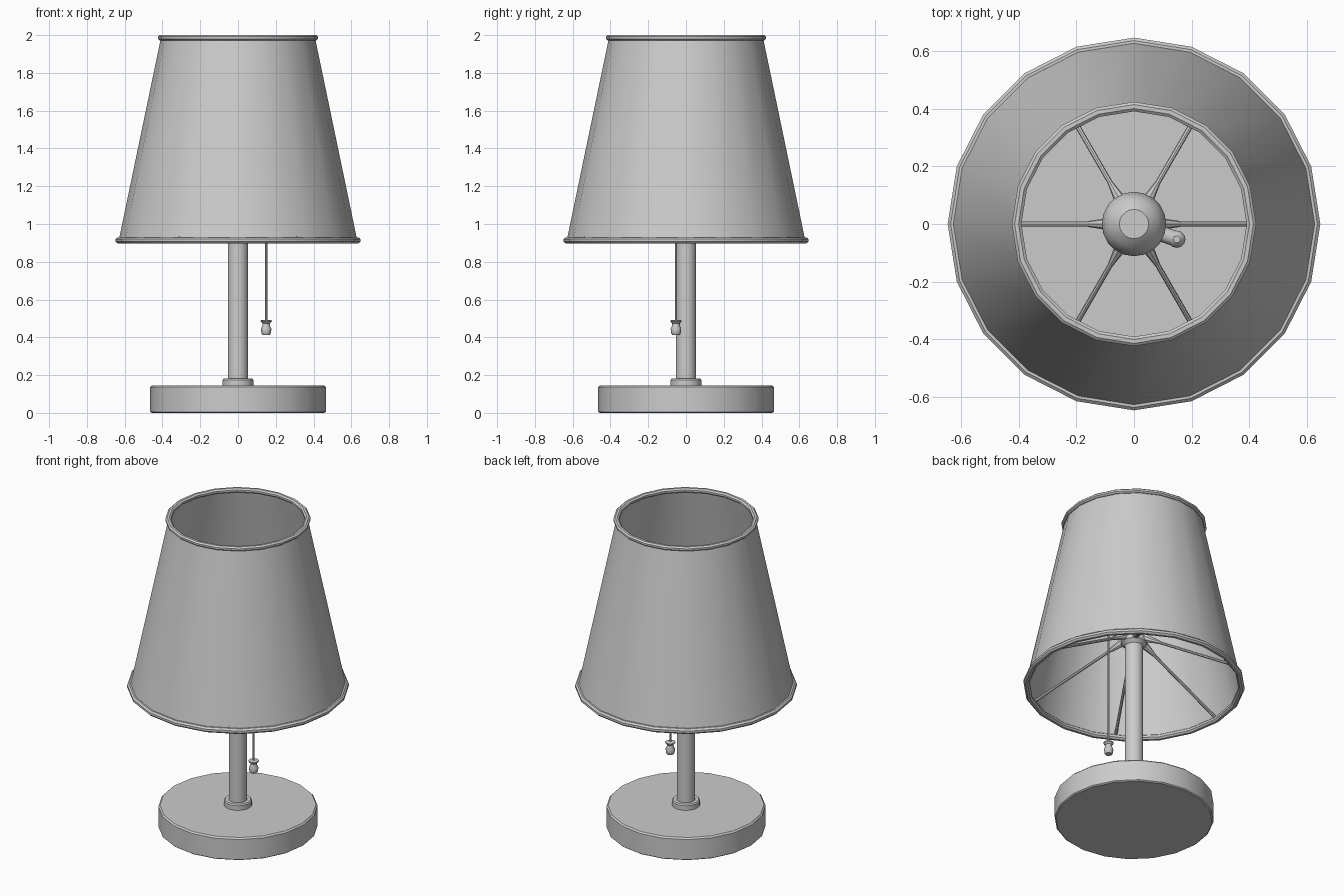
import bpy, bmesh, math
from mathutils import Vector

if "Cube" in bpy.data.objects:
    bpy.data.objects.remove(bpy.data.objects["Cube"])


def finish(name, bm):
    bmesh.ops.recalc_face_normals(bm, faces=bm.faces)
    me = bpy.data.meshes.new(name)
    bm.to_mesh(me)
    bm.free()
    ob = bpy.data.objects.new(name, me)
    bpy.context.collection.objects.link(ob)
    me.shade_smooth()
    me.set_sharp_from_angle(angle=math.radians(35))
    return ob


def lathe(name, profile, sides=20, closed=False, at=(0, 0)):
    """Spin (radius, z) points about a vertical axis; open profiles are capped."""
    bm = bmesh.new()
    rings = [[bm.verts.new((at[0] + r * math.cos(math.tau * i / sides),
                            at[1] + r * math.sin(math.tau * i / sides), z))
              for i in range(sides)] for r, z in profile]
    pairs = list(zip(rings, rings[1:]))
    if closed:
        pairs.append((rings[-1], rings[0]))
    else:
        bm.faces.new(rings[0])
        bm.faces.new(rings[-1])
    for a, b in pairs:
        for i in range(sides):
            j = (i + 1) % sides
            bm.faces.new((a[i], a[j], b[j], b[i]))
    return finish(name, bm)


def rod(name, p, q, r1, r2, sides=8):
    p, q = Vector(p), Vector(q)
    bm = bmesh.new()
    bmesh.ops.create_cone(bm, cap_ends=True, segments=sides, radius1=r1,
                          radius2=r2, depth=(q - p).length)
    rot = (q - p).to_track_quat('Z', 'Y').to_matrix()
    for v in bm.verts:
        v.co = rot @ v.co + (p + q) / 2
    return finish(name, bm)


def rim(name, radius, z, w, h):
    lathe(name, [(radius + w * math.cos(math.tau * k / 8 + math.pi / 8),
                  z + h * math.sin(math.tau * k / 8 + math.pi / 8))
                 for k in range(8)], closed=True)


# Base, collar and pole
lathe("base", [(0.457, 0), (0.465, 0.006), (0.465, 0.136), (0.456, 0.145)])
lathe("collar", [(0.081, 0.14), (0.081, 0.175), (0.075, 0.182), (0.05, 0.182)])
lathe("pole", [(0.054, 0.14), (0.054, 1.21)])

# Shade shell with rolled rims
lathe("shade", [(0.632, 0.91), (0.408, 1.985), (0.398, 1.985), (0.622, 0.91)],
      closed=True)
rim("shade_bottom_rim", 0.63, 0.913, 0.019, 0.018)
rim("shade_top_rim", 0.408, 1.986, 0.018, 0.015)

# Socket and bulb
lathe("socket", [(0.054, 1.17), (0.075, 1.19), (0.075, 1.36), (0.06, 1.37)])
bulb = [(0.05, 1.36), (0.058, 1.39)]
bulb += [(0.112 * math.cos(math.radians(a)), 1.50 + 0.112 * math.sin(math.radians(a)))
         for a in (-42, -21, 0, 21, 42, 63)]
lathe("bulb", bulb)

# Six sloping spokes carrying the shade
for i in range(6):
    c, s = math.cos(i * math.pi / 3), math.sin(i * math.pi / 3)
    hub, mid, end = [(r * c, r * s, z) for r, z in
                     ((0.05, 1.225), (0.16, 1.168), (0.618, 0.925))]
    rod(f"spoke_bracket_{i + 1}", hub, mid, 0.028, 0.01)
    rod(f"spoke_{i + 1}", hub, end, 0.009, 0.009)

# Pull switch arm, chain and knob
px, py = 0.149, -0.053
rod("switch_arm", (0.03, -0.011, 1.28), (px, py, 1.28), 0.027, 0.027, 12)
lathe("switch_tip", [(0.012, 1.253), (0.026, 1.265), (0.03, 1.28),
                     (0.026, 1.295), (0.012, 1.307)], 12, at=(px, py))
rod("chain", (px, py, 0.48), (px, py, 1.28), 0.006, 0.006)
lathe("chain_knob", [(0.02, 0.413), (0.025, 0.42), (0.028, 0.445), (0.02, 0.462),
                     (0.02, 0.474), (0.03, 0.484), (0.03, 0.49), (0.008, 0.493)],
      12, at=(px, py))
